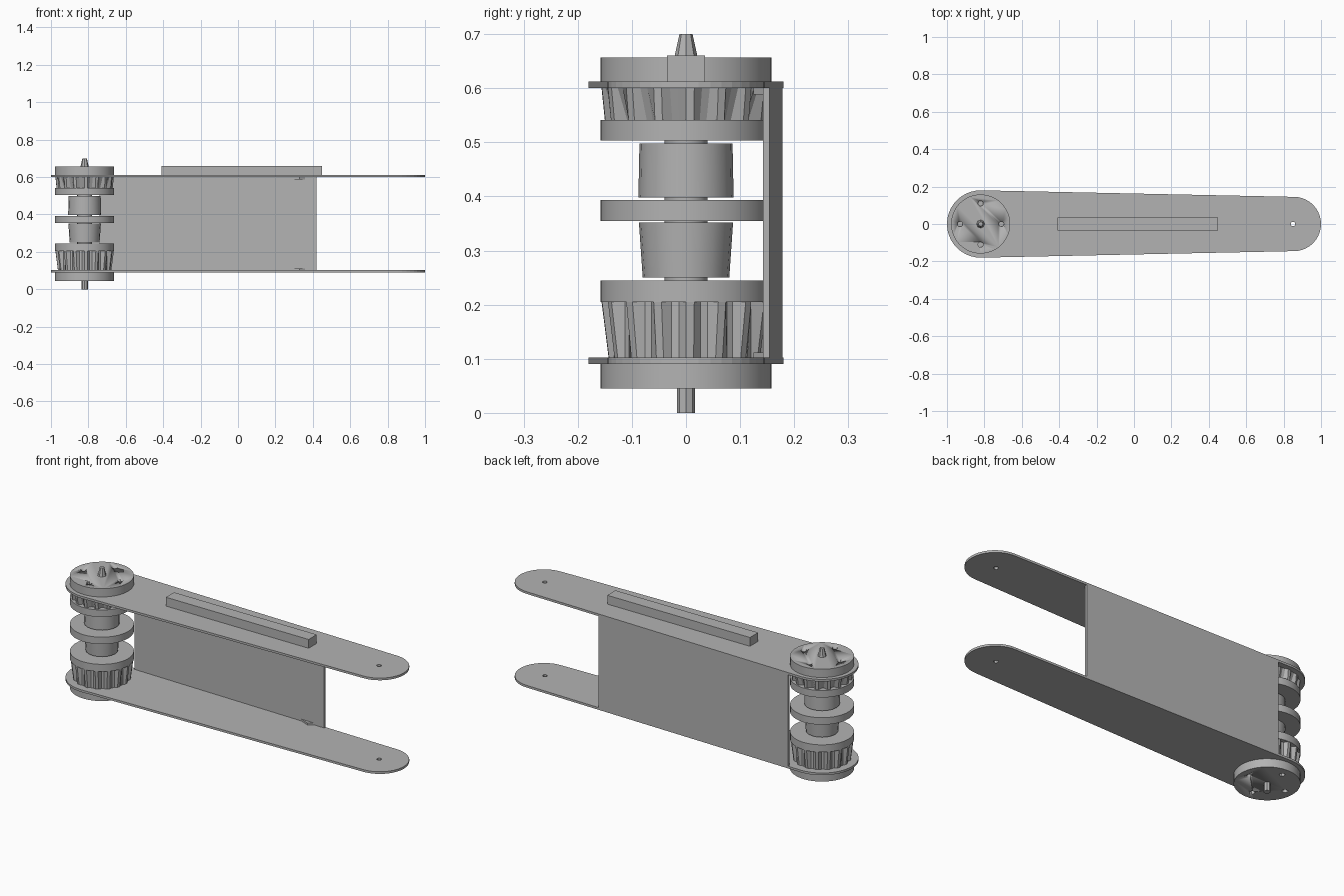
import bpy, bmesh
from math import pi, cos, sin, atan2

cube = bpy.data.objects.get("Cube")
if cube:
    bpy.data.objects.remove(cube, do_unlink=True)

grey = bpy.data.materials.new("plain_grey")
grey.use_nodes = True
grey.diffuse_color = (0.45, 0.45, 0.45, 1)
grey.node_tree.nodes["Principled BSDF"].inputs["Base Color"].default_value = (0.45, 0.45, 0.45, 1)

AXLE = -0.82      # x of the roller axis
TIP = 0.855       # x of the rounded far end
R_AXLE, R_TIP = 0.18, 0.145


def finish(name, bm, smooth=False):
    bmesh.ops.recalc_face_normals(bm, faces=bm.faces)
    mesh = bpy.data.meshes.new(name)
    bm.to_mesh(mesh)
    bm.free()
    mesh.materials.append(grey)
    obj = bpy.data.objects.new(name, mesh)
    bpy.context.collection.objects.link(obj)
    bpy.ops.object.select_all(action='DESELECT')
    obj.select_set(True)
    bpy.context.view_layer.objects.active = obj
    if smooth:
        bpy.ops.object.shade_smooth_by_angle(angle=pi / 6)
    return obj


def round_part(name, z0, z1, r0, r1=None, x=AXLE, y=0, sides=48):
    """Upright cylinder or cone from z0 to z1."""
    bm = bmesh.new()
    bmesh.ops.create_cone(bm, cap_ends=True, segments=sides, radius1=r0,
                          radius2=r0 if r1 is None else r1, depth=z1 - z0)
    bmesh.ops.translate(bm, verts=bm.verts, vec=(x, y, (z0 + z1) / 2))
    return finish(name, bm, sides > 8)


def fluted_drum(name, z0, z1, r0, r1, depth0, depth1, teeth=16):
    """Cone with recessed grooves; depth0 and depth1 shrink the grooves per end."""
    sides = teeth * 4
    bm = bmesh.new()
    bmesh.ops.create_cone(bm, cap_ends=True, segments=sides,
                          radius1=r0, radius2=r1, depth=z1 - z0)
    for v in bm.verts:
        step = round(atan2(v.co.y, v.co.x) / (2 * pi / sides)) % 4
        if step >= 2:
            k = depth0 if v.co.z < 0 else depth1
            v.co.x *= k
            v.co.y *= k
    bmesh.ops.translate(bm, verts=bm.verts, vec=(AXLE, 0, (z0 + z1) / 2))
    return finish(name, bm)


def prism(name, outline, z0, z1):
    bm = bmesh.new()
    face = bm.faces.new([bm.verts.new((x, y, z0)) for x, y in outline])
    top = bmesh.ops.extrude_face_region(bm, geom=[face])["geom"]
    bmesh.ops.translate(bm, vec=(0, 0, z1 - z0),
                        verts=[g for g in top if isinstance(g, bmesh.types.BMVert)])
    return finish(name, bm)


def drill(obj, x, y, z0, z1, r):
    cutter = round_part("hole_cutter", z0, z1, r, x=x, y=y, sides=12)
    cutter.hide_render = True
    mod = obj.modifiers.new("hole", 'BOOLEAN')
    mod.operation, mod.solver, mod.object = 'DIFFERENCE', 'EXACT', cutter
    bpy.context.view_layer.objects.active = obj
    bpy.ops.object.modifier_apply(modifier=mod.name)
    bpy.data.objects.remove(cutter, do_unlink=True)


def edge_y(x):
    """Half width of the tapered plates at x."""
    return R_AXLE + (R_TIP - R_AXLE) * (x - AXLE) / (TIP - AXLE)


# Tapered side plates with rounded ends and a small tip hole
N = 20
outline = [(AXLE + R_AXLE * cos(a), R_AXLE * sin(a))
           for a in (pi / 2 + pi * i / N for i in range(N + 1))]
outline += [(TIP + R_TIP * cos(a), R_TIP * sin(a))
            for a in (-pi / 2 + pi * i / N for i in range(N + 1))]
for name, z in (("lower_plate", 0.09), ("upper_plate", 0.6)):
    plate = prism(name, outline, z, z + 0.012)
    drill(plate, 0.85, 0, z - 0.05, z + 0.05, 0.012)

# Back wall following the plate edge
x0, x1, thick = -0.74, 0.42, 0.012
prism("back_wall", [(x0, edge_y(x0)), (x1, edge_y(x1)),
                    (x1, edge_y(x1) - thick), (x0, edge_y(x0) - thick)], 0.1, 0.602)

# Small tabs where the wall meets the plates
tab = [(0.28, 0.145), (0.36, 0.145), (0.33, 0.125)]
prism("lower_tab", tab, 0.1, 0.112)
prism("upper_tab", tab, 0.588, 0.601)

# Raised bar on the upper plate
prism("top_bar", [(-0.41, -0.035), (0.45, -0.035), (0.45, 0.035), (-0.41, 0.035)],
      0.611, 0.66)

# End flanges with four bolt holes each
for name, z0, z1 in (("lower_flange", 0.045, 0.09), ("upper_flange", 0.612, 0.657)):
    flange = round_part(name, z0, z1, 0.158)
    outer_z = z0 if z0 < 0.3 else z1
    for i in range(4):
        a = i * pi / 2
        drill(flange, AXLE + 0.11 * cos(a), 0.11 * sin(a),
              outer_z - 0.03, outer_z + 0.03, 0.014)

# Discs along the axle
for name, z0, z1 in (("lower_disc", 0.205, 0.245), ("middle_disc", 0.355, 0.393),
                     ("upper_disc", 0.503, 0.541)):
    round_part(name, z0, z1, 0.158)

# Fluted drums, hubs, shaft and end pins
fluted_drum("lower_drum", 0.102, 0.205, 0.143, 0.156, 0.95, 0.87)
fluted_drum("upper_drum", 0.541, 0.6, 0.15, 0.156, 0.87, 0.97)
round_part("lower_hub", 0.25, 0.352, 0.08, 0.087, sides=20)
round_part("upper_hub", 0.398, 0.498, 0.088, 0.086, sides=20)
round_part("shaft", 0.08, 0.62, 0.04, sides=16)
round_part("lower_pin", 0, 0.05, 0.017, sides=8)
round_part("upper_pin", 0.655, 0.7, 0.022, 0.012, sides=8)
